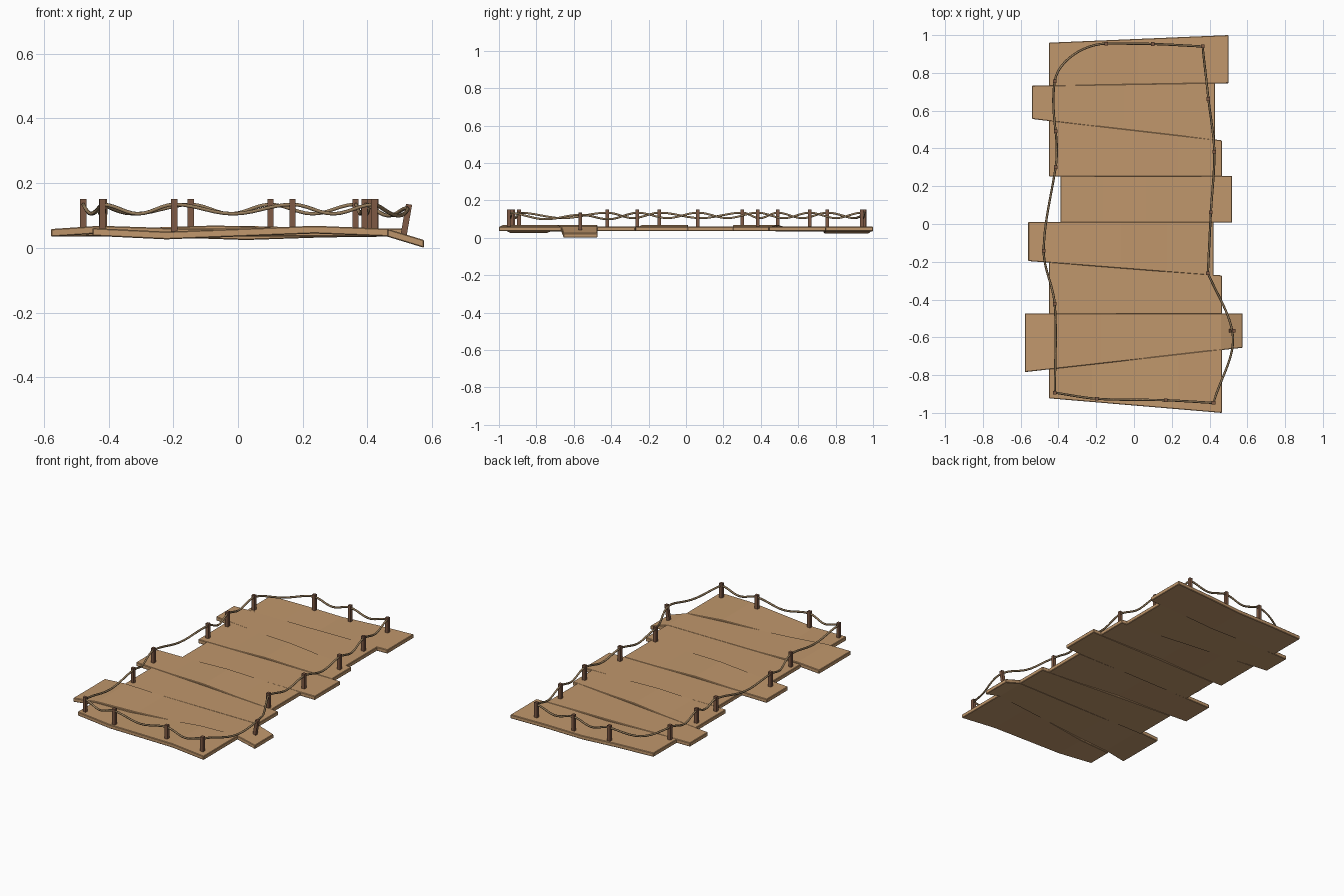
import bpy, bmesh, math
from mathutils import Vector, Matrix

if "Cube" in bpy.data.objects:
    bpy.data.objects.remove(bpy.data.objects["Cube"])


def material(name, col):
    m = bpy.data.materials.new(name)
    m.diffuse_color = (*col, 1)
    m.use_nodes = True
    m.node_tree.nodes["Principled BSDF"].inputs["Base Color"].default_value = m.diffuse_color
    return m


WOOD = material("plank wood", (0.53, 0.31, 0.15))
DARK = material("post wood", (0.21, 0.10, 0.058))
ROPE = material("rope brown", (0.30, 0.20, 0.105))


def make_object(name, bm, mat):
    bmesh.ops.recalc_face_normals(bm, faces=bm.faces)
    me = bpy.data.meshes.new(name)
    bm.to_mesh(me)
    bm.free()
    me.materials.append(mat)
    ob = bpy.data.objects.new(name, me)
    bpy.context.collection.objects.link(ob)
    return ob


# Planks: each is a bent board, cross-section swept along x
def plank(name, left, right, bends):
    """left/right: (x, y_back, y_front); bends: (fraction along x, z offset)."""
    bm = bmesh.new()
    rings = []
    for f, dz in bends:
        x = left[0] + (right[0] - left[0]) * f
        yb = left[1] + (right[1] - left[1]) * f
        yf = left[2] + (right[2] - left[2]) * f
        z = 0.047 + dz
        rings.append([bm.verts.new(p) for p in (
            (x, yb, z + 0.012), (x, yf, z + 0.012),
            (x, yf, z - 0.012), (x, yb, z - 0.012))])
    for a, b in zip(rings, rings[1:]):
        for i in range(4):
            j = (i + 1) % 4
            bm.faces.new((a[i], a[j], b[j], b[i]))
    bm.faces.new(rings[0])
    bm.faces.new(rings[-1])
    ob = make_object(name, bm, WOOD)
    bev = ob.modifiers.new("soft edges", "BEVEL")
    bev.width = 0.003
    bev.segments = 1
    bev.angle_limit = math.radians(40)


def even(*zs):
    return [(i / (len(zs) - 1), z) for i, z in enumerate(zs)]


PLANKS = [
    ((-0.45, 0.96, 0.729), (0.50, 1.0, 0.745), even(0, -0.003, -0.011, -0.003, 0)),
    ((-0.54, 0.732, 0.556), (0.43, 0.748, 0.440), even(0, 0, -0.001, 0, 0)),
    ((-0.45, 0.549, 0.252), (0.465, 0.443, 0.252), even(0, 0.001, 0.009, 0.003, 0)),
    ((-0.39, 0.255, 0.008), (0.52, 0.255, 0.008), even(0, 0, 0.001, 0, 0)),
    ((-0.56, 0.011, -0.196), (0.42, 0.011, -0.273), even(0, 0.002, 0.01, 0.002, 0)),
    ((-0.45, -0.201, -0.477), (0.465, -0.272, -0.477), even(0, 0, 0, 0, 0)),
    ((-0.578, -0.474, -0.784), (0.575, -0.474, -0.655),
     [(0, -0.001), (0.13, 0.009), (0.35, 0.001), (0.6, 0), (0.9, 0), (1, -0.035)]),
    ((-0.45, -0.767, -0.923), (0.465, -0.662, -1.0), even(0.002, -0.009, 0, 0.009, 0)),
]
for i, p in enumerate(PLANKS):
    plank(f"plank_{i + 1}", *p)

# Posts around the rim: (x, y, is the rope sharply cornered here)
POSTS = [
    (-0.146, 0.955, 0), (0.10, 0.953, 0), (0.363, 0.94, 1), (0.394, 0.662, 0),
    (0.425, 0.383, 0), (0.407, 0.063, 0), (0.391, -0.26, 1), (0.52, -0.565, 0),
    (0.421, -0.947, 1), (0.168, -0.933, 0), (-0.197, -0.925, 0), (-0.419, -0.893, 1),
    (-0.42, -0.422, 0), (-0.478, -0.142, 0), (-0.415, 0.30, 0), (-0.415, 0.49, 0),
    (-0.42, 0.755, 0)]
LEANING = 7
for i, (x, y, c) in enumerate(POSTS):
    bm = bmesh.new()
    bmesh.ops.create_cube(bm, size=1)
    bmesh.ops.scale(bm, vec=(0.019, 0.019, 0.10), verts=bm.verts)
    z = 0.10
    if i == LEANING:
        bmesh.ops.rotate(bm, cent=(0, 0, 0), verts=bm.verts,
                         matrix=Matrix.Rotation(math.radians(10), 3, 'Y'))
        z = 0.085
    bmesh.ops.translate(bm, vec=(x, y, z), verts=bm.verts)
    make_object(f"post_{i + 1}", bm, DARK)

# Rope: closed loop through every post, sagging between them
n = len(POSTS)
P = [Vector((x, y, 0)) for x, y, c in POSTS]
FIXED = {0: Vector((1, 0, 0)), 7: Vector((0.2, -1, 0)), 14: Vector((0.15, 1, 0)),
         15: Vector((-0.12, 1, 0)), 16: Vector((0.15, 1, 0))}


def tangent(i, chord):
    i %= n
    if i in FIXED:
        return FIXED[i]
    return chord if POSTS[i][2] else P[(i + 1) % n] - P[i - 1]


path = []
for i in range(n):
    a, b = P[i], P[(i + 1) % n]
    span = (b - a).length
    ma = tangent(i, b - a).normalized() * span
    mb = tangent(i + 1, b - a).normalized() * span
    za = 0.122 if i == LEANING else 0.134
    zb = 0.122 if (i + 1) % n == LEANING else 0.134
    for k in range(12):
        t = k / 12
        p = (a * (2 * t**3 - 3 * t**2 + 1) + ma * (t**3 - 2 * t**2 + t)
             + b * (3 * t**2 - 2 * t**3) + mb * (t**3 - t**2))
        sag = 0.029 * (1 - math.cos(2 * math.pi * t)) / 2
        p.z = za + (zb - za) * t - sag
        path.append(p)
cu = bpy.data.curves.new("rope", "CURVE")
cu.dimensions = '3D'
cu.bevel_depth = 0.006
cu.bevel_resolution = 1
sp = cu.splines.new('POLY')
sp.points.add(len(path) - 1)
for pt, p in zip(sp.points, path):
    pt.co = (*p, 1)
sp.use_cyclic_u = True
cu.materials.append(ROPE)
bpy.context.collection.objects.link(bpy.data.objects.new("rope", cu))
